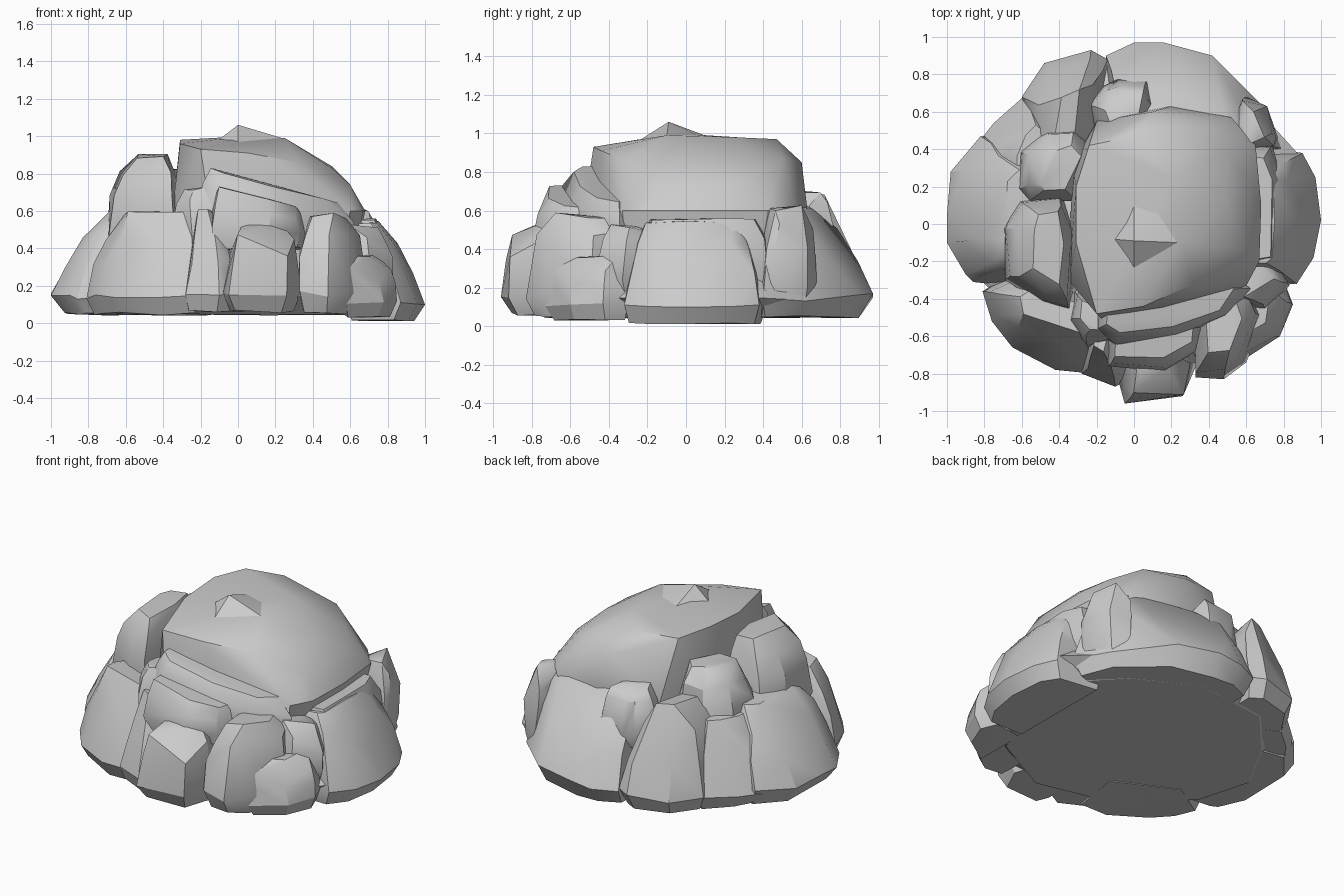
import bpy
import bmesh
import random
from math import radians
from mathutils import Vector
from mathutils.geometry import intersect_point_line

default_cube = bpy.data.objects.get("Cube")
if default_cube:
    bpy.data.objects.remove(default_cube, do_unlink=True)

rng = random.Random(11)

# Plain grey stone
stone = bpy.data.materials.new("grey_stone")
stone.use_nodes = True
stone.diffuse_color = (0.6, 0.6, 0.6, 1)
shader = stone.node_tree.nodes["Principled BSDF"]
shader.inputs["Base Color"].default_value = stone.diffuse_color
shader.inputs["Roughness"].default_value = 0.9

# Side profiles: (fraction of the height, outline scale about the crown)
PROFILES = {
    "steep": ((0, .8), (.2, 1), (.6, .92), (.83, .74), (1, .42)),
    "gentle": ((0, .84), (.17, 1), (.5, .8), (.78, .58), (1, .3)),
    "block": ((0, .9), (.3, 1), (.72, .95), (1, .72)),
}


def hull_object(name, points):
    """Wrap a cloud of points in a faceted convex stone."""
    bm = bmesh.new()
    for point in points:
        bm.verts.new(point)
    result = bmesh.ops.convex_hull(bm, input=bm.verts[:])
    spare = {item for key in ("geom_interior", "geom_unused")
             for item in result[key] if isinstance(item, bmesh.types.BMVert)}
    bmesh.ops.delete(bm, geom=list(spare), context="VERTS")
    bmesh.ops.dissolve_limit(bm, angle_limit=radians(6),
                             verts=bm.verts[:], edges=bm.edges[:])
    bmesh.ops.recalc_face_normals(bm, faces=bm.faces[:])
    mesh = bpy.data.meshes.new(name)
    bm.to_mesh(mesh)
    bm.free()
    mesh.materials.append(stone)
    stone_object = bpy.data.objects.new(name, mesh)
    bpy.context.collection.objects.link(stone_object)
    bpy.ops.object.select_all(action="DESELECT")
    stone_object.select_set(True)
    bpy.context.view_layer.objects.active = stone_object
    bpy.ops.object.shade_smooth_by_angle(angle=radians(30))


def rock(name, outline, crown, foot, top, profile, rough=.02, tilt=0):
    """Raise a plan outline towards a crown line, with uneven shoulders.

    tilt is the rise of the upper part per unit of x."""
    start, end = (Vector(point) for point in crown)
    points = []
    for level, (fraction, scale) in enumerate(PROFILES[profile]):
        for corner in outline:
            corner = Vector(corner)
            along = intersect_point_line(corner, start, end)[1]
            spot = start.lerp(end, min(max(along, 0), 1)).lerp(corner, scale)
            height = foot + (top - foot) * fraction
            height += tilt * fraction * (spot.x - start.x)
            if level == 0:
                height += rng.uniform(-rough, rough) / 2
            elif level == 1:
                height += rng.uniform(-rough, rough)
            else:
                spot += Vector((rng.uniform(-rough, rough),
                                rng.uniform(-rough, rough)))
                height -= rng.uniform(0, rough * 2)
            points.append((spot.x, spot.y, height))
    hull_object(name, points)


# Great boulder on top: steep edge on one side, long slope on the other
rim = [(-.35, -.3), (-.33, .32), (-.2, .55), (.2, .63), (.52, .57), (.65, .42),
       (.68, .1), (.67, -.2), (.6, -.33), (.25, -.45), (-.15, -.53)]
brow = [(-.31, -.1, .96), (-.31, .2, .98), (-.24, .42, .97), (0, .47, .97),
        (.1, .6, .85), (.35, .5, .87), (.05, -.05, 1), (.25, -.1, .99),
        (.2, .25, .98), (.5, .38, .8), (.5, .1, .84), (.5, -.12, .83),
        (.6, .25, .74), (.6, -.15, .74), (.32, -.32, .86), (.05, -.44, .91),
        (-.2, -.48, .93)]
hull_object("great_boulder",
            [(x, y, .6) for x, y in rim]
            + [(x * .94, y * .94, .4) for x, y in rim] + brow)
hull_object("summit_tip",
            [(0, -.09, 1.06), (.25, -.1, .985), (-.13, -.08, .96),
             (0, .15, .97), (.15, .08, .98), (0, -.28, .94), (.15, -.2, .95)])

# Low core that closes the underside and the gaps
rock("ground_core",
     [(-.94, .1), (-.72, .5), (-.42, .84), (.15, .92), (.6, .68), (.9, .35),
      (.92, -.2), (.64, -.6), (.15, -.85), (-.4, -.72), (-.82, -.3)],
     [(-.05, 0), (.05, 0)], .045, .6, "gentle", .01)

# Stones along the front
rock("front_middle_stone",
     [(-.05, -.96), (.26, -.92), (.34, -.74), (.27, -.5), (-.06, -.5),
      (-.08, -.85)],
     [(.12, -.68), (.12, -.55)], .06, .56, "steep")
rock("front_left_stone",
     [(.33, -.82), (.48, -.83), (.6, -.74), (.7, -.5), (.6, -.3), (.32, -.45)],
     [(.45, -.6), (.47, -.4)], .05, .59, "steep")
rock("front_left_corner_stone",
     [(.58, -.73), (.66, -.68), (.78, -.6), (.85, -.43), (.8, -.3),
      (.55, -.35)],
     [(.62, -.5), (.66, -.38)], .04, .37, "steep")
rock("front_left_shoulder_stone",
     [(.58, -.46), (.72, -.46), (.83, -.33), (.72, -.15), (.5, -.2)],
     [(.6, -.35), (.66, -.25)], .15, .53, "steep")
rock("front_right_stone",
     [(-.81, -.36), (-.76, -.52), (-.65, -.66), (-.42, -.78), (-.22, -.8),
      (-.14, -.4), (-.55, -.2)],
     [(-.55, -.38), (-.28, -.48)], .05, .6, "gentle")
rock("front_notch_stone",
     [(-.28, -.8), (-.1, -.87), (0, -.82), (0, -.45), (-.3, -.5)],
     [(-.18, -.6), (-.14, -.5)], .06, .61, "gentle")
rock("front_notch_upper_stone",
     [(-.34, -.52), (-.24, -.66), (-.1, -.64), (-.08, -.4), (-.32, -.35)],
     [(-.24, -.48), (-.18, -.48)], .3, .74, "steep")

# Ledges stepping up to the great boulder, falling towards the left
rock("lower_ledge",
     [(-.14, -.76), (.16, -.79), (.33, -.68), (.38, -.45), (-.14, -.45)],
     [(0, -.55), (.2, -.55)], .4, .72, "block", .015, -.25)
rock("upper_ledge",
     [(-.2, -.57), (-.1, -.65), (.22, -.61), (.5, -.49), (.64, -.35),
      (.45, -.2), (-.2, -.25)],
     [(0, -.42), (.3, -.38)], .42, .81, "block", .015, -.3)

# Left side: a long slab leaning inwards over a dipped foot
rock("left_slab",
     [(.96, -.18), (1, .02), (.97, .25), (.9, .38), (.6, .42), (.6, -.32),
      (.87, -.32)],
     [(.64, -.17), (.64, .22)], .015, .55, "gentle", .01)
rock("left_inner_ledge",
     [(.79, -.2), (.79, .24), (.74, .42), (.5, .44), (.5, -.25)],
     [(.6, -.08), (.6, .2)], .2, .56, "block", .01)
rock("left_back_chunk",
     [(.6, .4), (.74, .4), (.77, .46), (.7, .63), (.6, .68), (.5, .5)],
     [(.62, .48), (.6, .55)], .1, .63, "steep")

# Back stones
rock("back_stone",
     [(-.15, .9), (0, .97), (.16, .97), (.42, .9), (.5, .78), (.7, .62),
      (.8, .4), (.5, .3), (-.15, .4)],
     [(-.02, .52), (.45, .46)], .05, .64, "gentle")
rock("back_upper_stone",
     [(-.24, .62), (-.16, .74), (-.08, .78), (.08, .77), (.12, .66),
      (.05, .5), (-.2, .46)],
     [(-.1, .6), (0, .62)], .35, .71, "steep")
rock("back_right_stone",
     [(-.6, .68), (-.48, .86), (-.23, .93), (-.14, .88), (-.15, .45),
      (-.3, .3), (-.58, .35)],
     [(-.34, .6), (-.4, .36)], .05, .69, "gentle")
rock("back_right_corner_stone",
     [(-.86, .4), (-.75, .54), (-.58, .69), (-.4, .6), (-.4, .2), (-.8, .2)],
     [(-.52, .45), (-.55, .25)], .06, .58, "gentle")

# Right side: low sloping stone with two blocks stacked above it
rock("right_slab",
     [(-1, .05), (-.98, .28), (-.82, .47), (-.5, .42), (-.5, -.35),
      (-.86, -.31), (-.9, -.27), (-1, -.1)],
     [(-.55, -.12), (-.55, .22)], .055, .61, "gentle")
rock("right_upper_stone",
     [(-.7, -.02), (-.62, .13), (-.38, .16), (-.3, -.1), (-.34, -.46),
      (-.5, -.42), (-.69, -.3)],
     [(-.42, -.2), (-.42, -.02)], .35, .91, "steep", .015)
rock("right_upper_back_stone",
     [(-.62, .2), (-.62, .4), (-.48, .5), (-.3, .52), (-.22, .4), (-.3, .12),
      (-.55, .12)],
     [(-.4, .22), (-.36, .36)], .3, .83, "steep")
